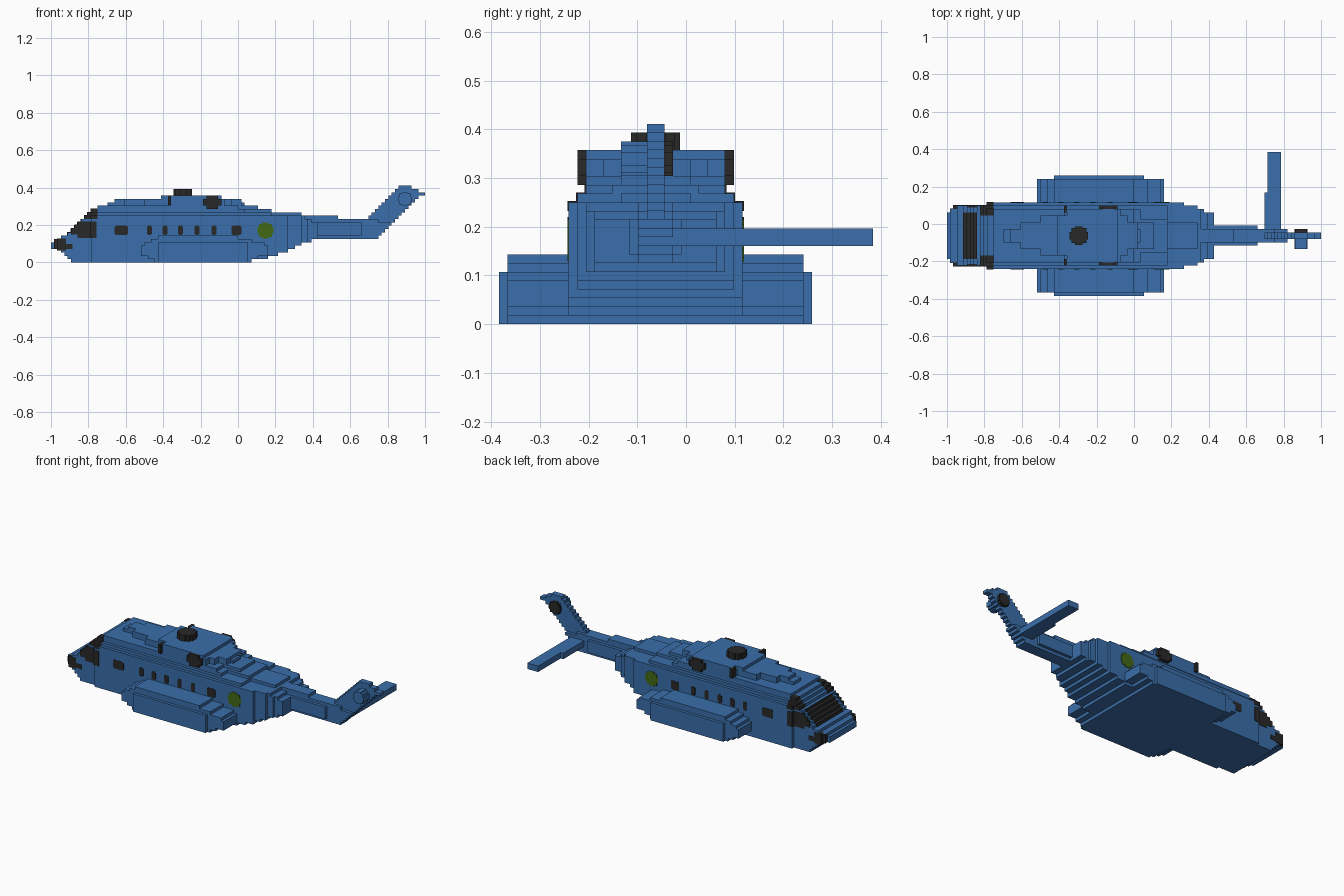
import bpy
import bmesh
from mathutils import Matrix, Vector

if "Cube" in bpy.data.objects:
    bpy.data.objects.remove(bpy.data.objects["Cube"], do_unlink=True)

V = 2 / 112               # size of one block
MID = 18                  # body centre line, in blocks from the right edge
ORIGIN = Vector((-56, -21.5, 0))
PROUD = 0.15              # how far painted plates stand out, in blocks


def material(name, colour):
    mat = bpy.data.materials.new(name)
    mat.use_nodes = True
    mat.diffuse_color = (*colour, 1)
    bsdf = next(n for n in mat.node_tree.nodes if n.type == 'BSDF_PRINCIPLED')
    bsdf.inputs["Base Color"].default_value = (*colour, 1)
    return mat


blue = material("body blue", (0.043, 0.158, 0.405))
dark = material("dark glass", (0.022, 0.022, 0.022))
green = material("olive green", (0.055, 0.14, 0.007))


def build(name, boxes, mat):
    """One object from boxes given as x0, x1, y0, y1, z0, z1 in blocks."""
    bm = bmesh.new()
    for x0, x1, y0, y1, z0, z1 in boxes:
        centre = (Vector((x0 + x1, y0 + y1, z0 + z1)) / 2 + ORIGIN) * V
        size = Vector((x1 - x0, y1 - y0, z1 - z0)) * V
        bmesh.ops.create_cube(bm, size=1, matrix=Matrix.Translation(centre)
                              @ Matrix.Diagonal((*size, 1)))
    mesh = bpy.data.meshes.new(name)
    bm.to_mesh(mesh)
    bm.free()
    mesh.materials.append(mat)
    obj = bpy.data.objects.new(name, mesh)
    bpy.context.collection.objects.link(obj)
    return obj


def centred(x0, x1, half, z0, z1):
    return (x0, x1, MID - half, MID + half, z0, z1)


def both(x0, x1, inner, outer, z0, z1):
    """The same box on the left and right of the centre line."""
    return [(x0, x1, MID + inner, MID + outer, z0, z1),
            (x0, x1, MID - outer, MID - inner, z0, z1)]


def disc(cx, cz, r):
    """Stepped round shape in side view, as x0, x1, z0, z1."""
    spans = [(r, r * 0.4), (r * 0.8, r * 0.8), (r * 0.4, r)]
    return [(cx - a, cx + a, cz - b, cz + b) for a, b in spans]


# Fuselage: one layer per block of height, narrowing at nose and rear
starts = [6, 5, 4, 3, 0, 0, 1, 3, 5, 6, 7, 8, 9, 10, 11, 12, 14]
ends = [60, 65, 68, 71, 73, 75, 78, 80, 80, 80, 80, 80, 78, 76, 66, 58, 56]
nose_start = {7: 0, 8: 1, 9: 2, 10: 12}
rear_end = {7: 80, 8: 77, 9: 75, 10: 71}
hull = []
for k, (a, b) in enumerate(zip(starts, ends)):
    widest = 10 if k < 14 else 9 if k == 14 else 8
    for half in range(7, widest + 1):
        hull.append(centred(max(a, nose_start[half]), min(b, rear_end[half]), half, k, k + 1))
build("fuselage", hull, blue)

# Engine deck: wedge at the front, full width over the engines, steps behind
build("engine_deck", [
    centred(17, 58, 2, 17, 18), centred(19, 56, 2, 18, 19),
    centred(22, 57, 4, 17, 19), centred(28, 54, 6, 17, 19),
    centred(35, 52, 8, 16, 19), centred(33, 51, 6, 19, 20),
    centred(36, 51, 8, 19, 20), centred(54, 62, 4, 16, 17),
    centred(56, 66, 5, 15, 16), centred(64, 75, 4, 14, 15),
], blue)

# Sponsons along both lower sides
sponson = both(32, 59, 10, 18, 0, 6)
for k, (a, b) in enumerate([(31, 60), (29, 62), (27, 65), (27, 65), (27, 65),
                            (28, 64), (30, 60), (32, 56)]):
    sponson += both(a, b, 9, 17, k, k + 1)
build("sponsons", sponson, blue)

# Tail boom and swept fin
build("tail_boom", [
    centred(74, 93, 3, 8, 12), centred(74, 98, 2, 7, 13), centred(74, 86, 2, 13, 14),
], blue)
fin_end = {20: 112, 21: 110, 22: 108}
build("tail_fin", [
    centred(max(92, k + 82), fin_end.get(k, k + 91), 2 if k < 12 else 1, k, k + 1)
    for k in range(7, 23)
], blue)

# Single stabilizer on the left side
build("stabilizer", [(96, 100, MID, 43, 9, 11), (95, 100, MID, 31, 9, 11)], blue)

# Tail rotor hub and its dark cap on the far side
hub = disc(106, 19, 2)
build("tail_rotor_hub", [(a, b, 14, 17, c, d) for a, b, c, d in hub], blue)
build("tail_rotor_cap", [(a, b, 19, 20, c, d) for a, b, c, d in hub], dark)

# Main rotor hub
build("main_rotor_hub", [
    (39.5 + a, 39.5 + b, MID + c, MID + d, 20, 22)
    for a, b, c, d in disc(0, 0, 2.8)
], dark)

# Exhausts and small vents beside the engine deck
build("exhausts", both(45.5, 51, 8, 9, 17, 19) + both(46.5, 50, 8, 9, 16, 20), dark)
build("vents", both(35, 36, 7, 9, 17, 20), dark)

# Cabin windows
windows = []
for a, b in [(19, 23), (54, 57)] + [(x, x + 1.5) for x in (28.7, 33.4, 38.1, 43, 48)]:
    windows += both(a, b, 9.9, 10 + PROUD, 8.5, 10.7)
    windows += both(a + 0.3, b - 0.3, 9.9, 10 + PROUD, 8.2, 11)
build("cabin_windows", windows, dark)

# Stepped windscreen
screen = [centred(starts[k] - PROUD, starts[k] + 1, 7, k, k + 1 + PROUD)
          for k in range(8, 12)]
screen.append(centred(starts[12] - PROUD, starts[12] + 0.2, 7, 12, 13))
build("windscreen", screen, dark)

# Cockpit side windows and the upper corner windows
side = []
for k in range(7, 12):
    a = max(starts[k], 8 if k == 7 else 6)
    side += both(a, 12, 8.5, 9 + PROUD, k + 0.3, k + 1.3)
    side += both(12 - PROUD, 13.7, 8.5, 10 + PROUD, k + 0.3, k + 1.3)
build("cockpit_side_windows", side, dark)
corner = []
for k, outer in [(13, 9), (14, 9), (15, 8)]:
    corner += both(starts[k] - PROUD, 14, 6, outer + PROUD, k, k + 1 + PROUD)
corner += both(12 - PROUD, 14, 8, 10 + PROUD, 13, 14 + PROUD)
build("corner_windows", corner, dark)

# Nose lamps
build("nose_lamps", both(2 - PROUD, 6.5, 8, 9 + PROUD, 4, 5.5)
      + both(1 - PROUD, 4.5, 7, 8 + PROUD, 4, 7)
      + both(2 - PROUD, 4.5, 8, 9 + PROUD, 3.6, 7 + PROUD), dark)

# Round side markings
build("side_discs", [box for a, b, c, d in disc(64.2, 9.6, 2.4)
                     for box in both(a, b, 9.9, 10 + PROUD, c, d)], green)
